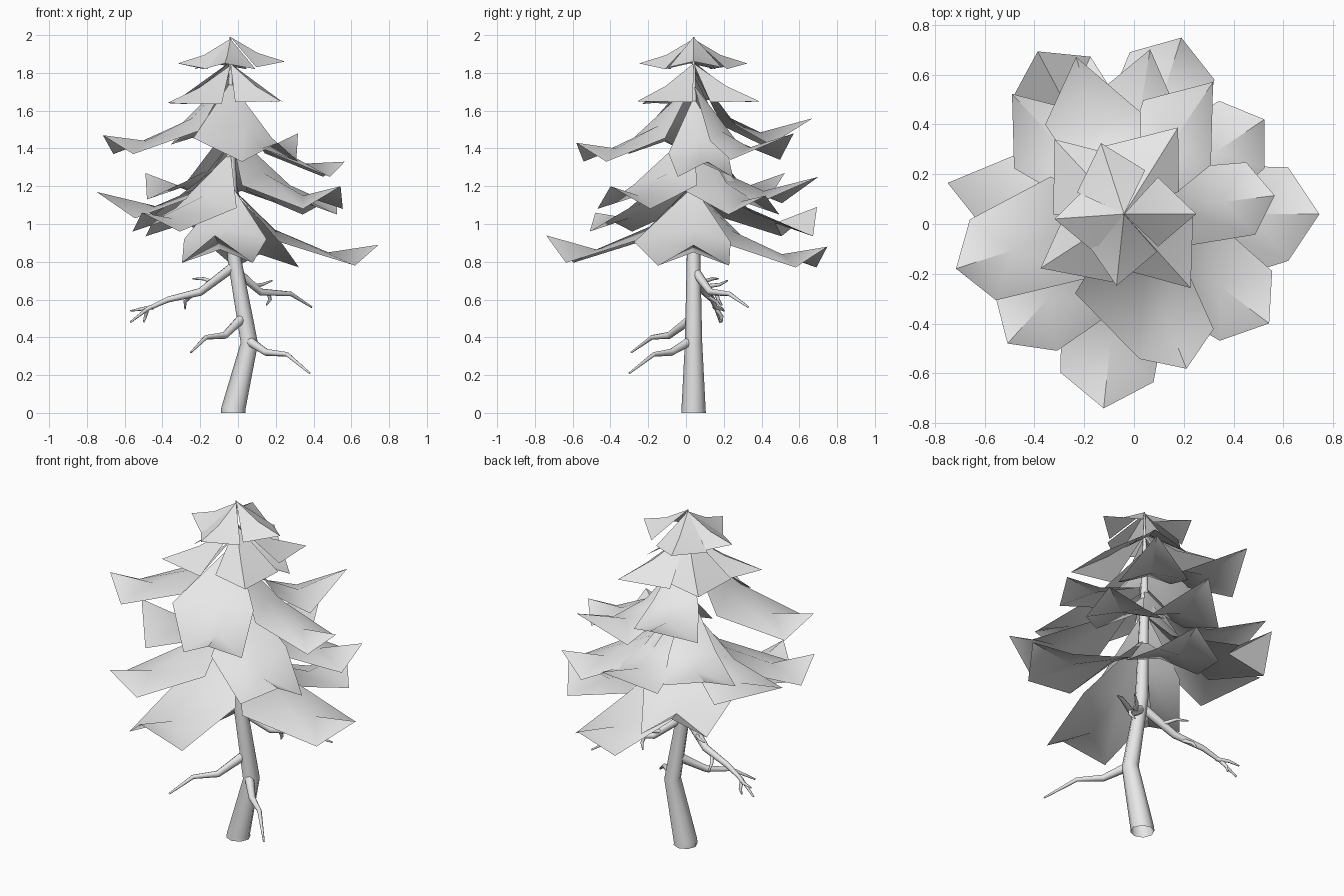
import bpy
from math import radians, cos, sin
from mathutils import Vector

cube = bpy.data.objects.get("Cube")
if cube:
    bpy.data.objects.remove(cube, do_unlink=True)

grey = bpy.data.materials.new("light grey")
grey.use_nodes = True
colour = (0.8, 0.8, 0.8, 1)
grey.diffuse_color = colour
grey.node_tree.nodes["Principled BSDF"].inputs["Base Color"].default_value = colour

TRUNK = [(-.025, 0), (-.025, .02), (.06, .37), (-.02, .82), (-.04, 1.4), (-.04, 1.99)]


def smooth(obj, angle):
    bpy.ops.object.select_all(action='DESELECT')
    obj.select_set(True)
    bpy.context.view_layer.objects.active = obj
    bpy.ops.object.shade_smooth_by_angle(angle=radians(angle))


def tube(name, points, radii):
    """Tapered round limb along a bent path."""
    curve = bpy.data.curves.new(name, 'CURVE')
    curve.dimensions = '3D'
    curve.bevel_depth = 1
    curve.bevel_resolution = 2
    spline = curve.splines.new('POLY')
    spline.points.add(len(points) - 1)
    for p, co, r in zip(spline.points, points, radii):
        p.co = (*co, 1)
        p.radius = r
    obj = bpy.data.objects.new(name, curve)
    bpy.context.collection.objects.link(obj)
    bpy.ops.object.select_all(action='DESELECT')
    obj.select_set(True)
    bpy.context.view_layer.objects.active = obj
    bpy.ops.object.convert(target='MESH')
    obj = bpy.context.object
    obj.data.materials.clear()
    obj.data.materials.append(grey)
    smooth(obj, 50)


def sheet(name, azimuth, reach, tip_z, points, faces):
    """Foliage mesh from (along, across, height above tip) points, turned to an azimuth."""
    a = radians(azimuth)
    out, side = Vector((cos(a), sin(a), 0)), Vector((-sin(a), cos(a), 0))
    root = Vector((-.04, .04, tip_z))
    verts = [root + (out * u + side * v) * reach + Vector((0, 0, h)) for u, v, h in points]
    mesh = bpy.data.meshes.new(name)
    mesh.from_pydata(verts, [], faces)
    mesh.materials.append(grey)
    obj = bpy.data.objects.new(name, mesh)
    bpy.context.collection.objects.link(obj)
    smooth(obj, 40)


def bough(name, azimuth, reach, tip_z, left, right, dip):
    """Wide bough: steep root, blunt end, upturned tip (dip lowers all but the tip)."""
    points = [(0, 0, .32 - dip),
              (.33, left, .025 - dip), (.3, 0, .09 - dip), (.33, -right, .025 - dip),
              (.84, .24, -.1 - dip), (.66, 0, -.03 - dip), (.84, -.24, -.1 - dip), (1, 0, 0)]
    sheet(name, azimuth, reach, tip_z, points, BOUGH_FACES)


def pointed_bough(name, azimuth, reach, tip_z):
    """Kite-shaped bough, widest past the middle."""
    points = [(0, 0, .26),
              (.3, .19, -.04), (.28, 0, .01), (.3, -.2, -.04),
              (.66, .3, -.14), (.56, 0, -.075), (.56, -.28, -.14), (1, 0, 0)]
    sheet(name, azimuth, reach, tip_z, points, BOUGH_FACES)


def crown_bough(name, azimuth, reach, tip_z, rise, right, droop):
    """Small square bough folded along its ridge."""
    points = [(0, 0, rise), (.47, .51, -droop), (.5, 0, rise / 2 - .02),
              (.47, -right, -droop), (1, 0, 0)]
    sheet(name, azimuth, reach, tip_z, points, [(0, 2, 1), (0, 3, 2), (1, 2, 4), (2, 3, 4)])


BOUGH_FACES = [(0, 2, 1), (0, 3, 2), (1, 2, 5, 4), (2, 3, 6, 5), (4, 5, 7), (5, 6, 7)]

# Bent trunk
tube("trunk", [(x, .04, z) for x, z in TRUNK], [.065, .064, .046, .036, .024, .004])

# Bare lower branches
limbs = {
    "left_upper_branch": [(-.02, .04, .76), (.12, .13, .64), (.28, .23, .63), (.39, .33, .56)],
    "right_upper_branch": [(-.03, .04, .77), (-.2, .1, .64), (-.37, .14, .6), (-.48, .16, .55), (-.57, .18, .48)],
    "right_lower_branch": [(.02, .03, .5), (-.07, -.09, .41), (-.17, -.18, .4), (-.25, -.29, .32)],
    "left_lower_branch": [(.06, .02, .38), (.15, -.08, .32), (.26, -.17, .31), (.38, -.3, .21)],
}
for name, path in limbs.items():
    n = len(path) - 1
    tube(name, path, [.026 - .021 * i / n for i in range(n + 1)])

# Twigs on the upper branches
twigs = [
    [(-.13, .08, .69), (-.18, .14, .71), (-.24, .17, .71)],
    [(-.25, .11, .62), (-.28, .16, .59), (-.28, .19, .55)],
    [(-.45, .15, .56), (-.51, .19, .55), (-.57, .2, .54)],
    [(-.48, .16, .55), (-.49, .19, .51), (-.5, .19, .48)],
    [(.08, .11, .67), (.13, .18, .68), (.18, .22, .7)],
    [(.16, .16, .64), (.17, .17, .6), (.15, .19, .57)],
]
for path in twigs:
    tube("twig", path, [.012, .009, .004])

# Wide boughs: azimuth, reach, tip height, left and right inner width, dip
wide = {
    "low_bough": [(0, .785, .89, .25, .4, .01), (264, .785, .94, .28, .28, .045),
                  (72, .745, .88, .28, .28, .01), (118, .74, 1.09, .42, .28, .055)],
    "middle_bough": [(34, .68, 1.15, .26, .3, 0), (-37, .73, 1.2, .28, .3, .02),
                     (228, .7, 1.06, .36, .26, 0)],
    "upper_bough": [(198, .71, 1.47, .28, .33, 0), (292, .67, 1.43, .22, .45, 0),
                    (7, .61, 1.33, .26, .26, -.02)],
}
for name, boughs in wide.items():
    for args in boughs:
        bough(name, *args)

# Pointed boughs at the back and right
for args in [(170, .72, 1.17), (81, .67, 1.25), (133, .66, 1.27), (107, .66, 1.56), (56, .64, 1.48)]:
    pointed_bough("pointed_bough", *args)

# Two small tiers at the top
for args in [(58, .41, 1.65), (133, .41, 1.66), (213, .4, 1.64), (-48, .4, 1.65)]:
    crown_bough("high_bough", *args, .2, .34, .005)
for args in [(0, .29, 1.86), (108, .3, 1.85), (184, .28, 1.85), (264, .29, 1.85)]:
    crown_bough("crown_bough", *args, .13, .45, .03)
